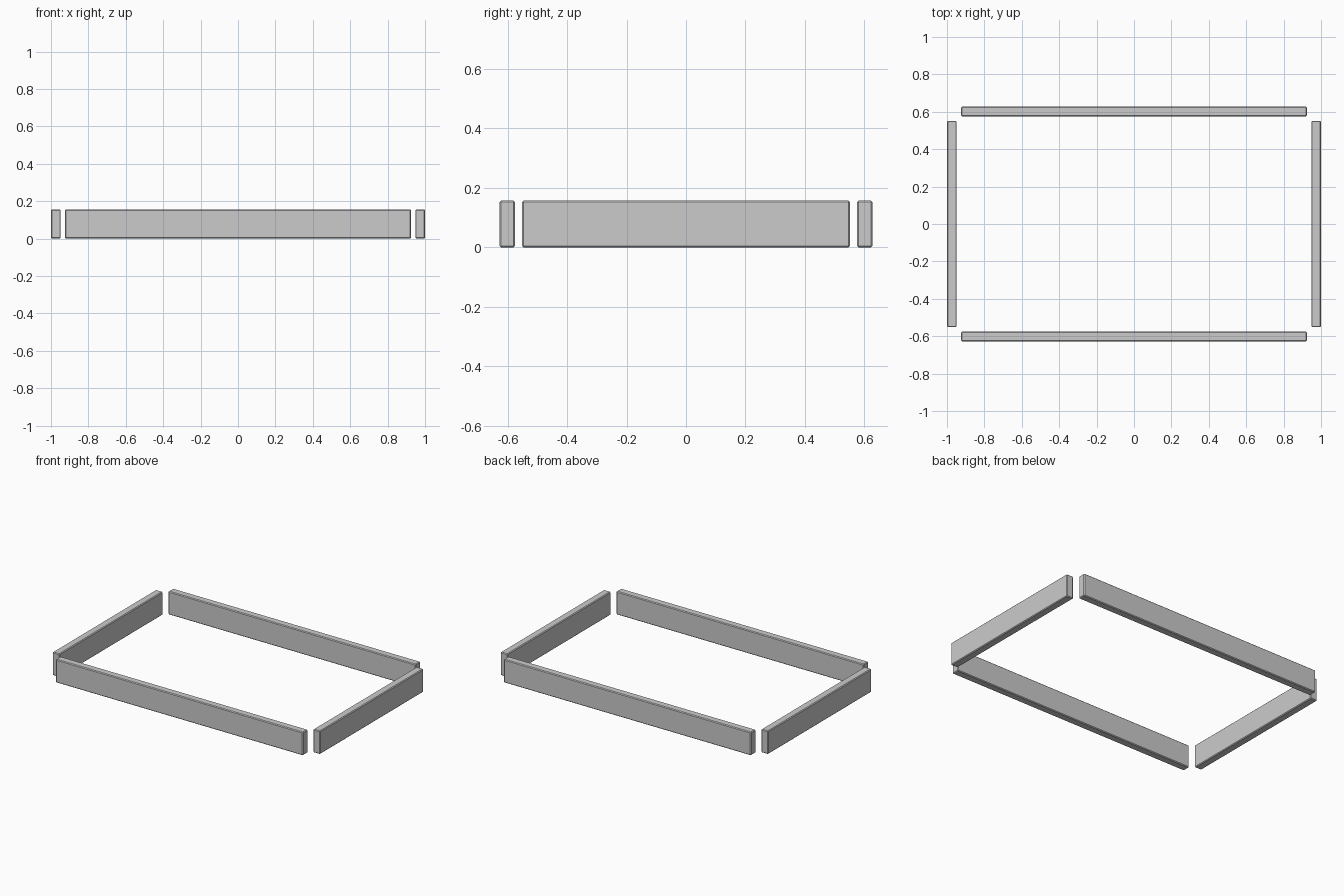
import bpy

if "Cube" in bpy.data.objects:
    bpy.data.objects.remove(bpy.data.objects["Cube"])

H = 0.157       # board height
BEVEL = 0.005   # softened edges


def board(name, center, size):
    bpy.ops.mesh.primitive_cube_add(size=1, location=(center[0], center[1], H / 2))
    ob = bpy.context.object
    ob.name = name
    ob.scale = (size[0], size[1], H)
    bpy.ops.object.transform_apply(location=False, rotation=False, scale=True)
    mod = ob.modifiers.new("edge_bevel", 'BEVEL')
    mod.width = BEVEL
    mod.segments = 1
    return ob


# Long boards at front and back, short boards at the sides, open corners
for s, long_name, short_name in ((-1, "front_board", "left_board"),
                                 (1, "back_board", "right_board")):
    board(long_name, (0, s * 0.601), (1.848, 0.052))
    board(short_name, (s * 0.974, 0), (0.052, 1.104))
